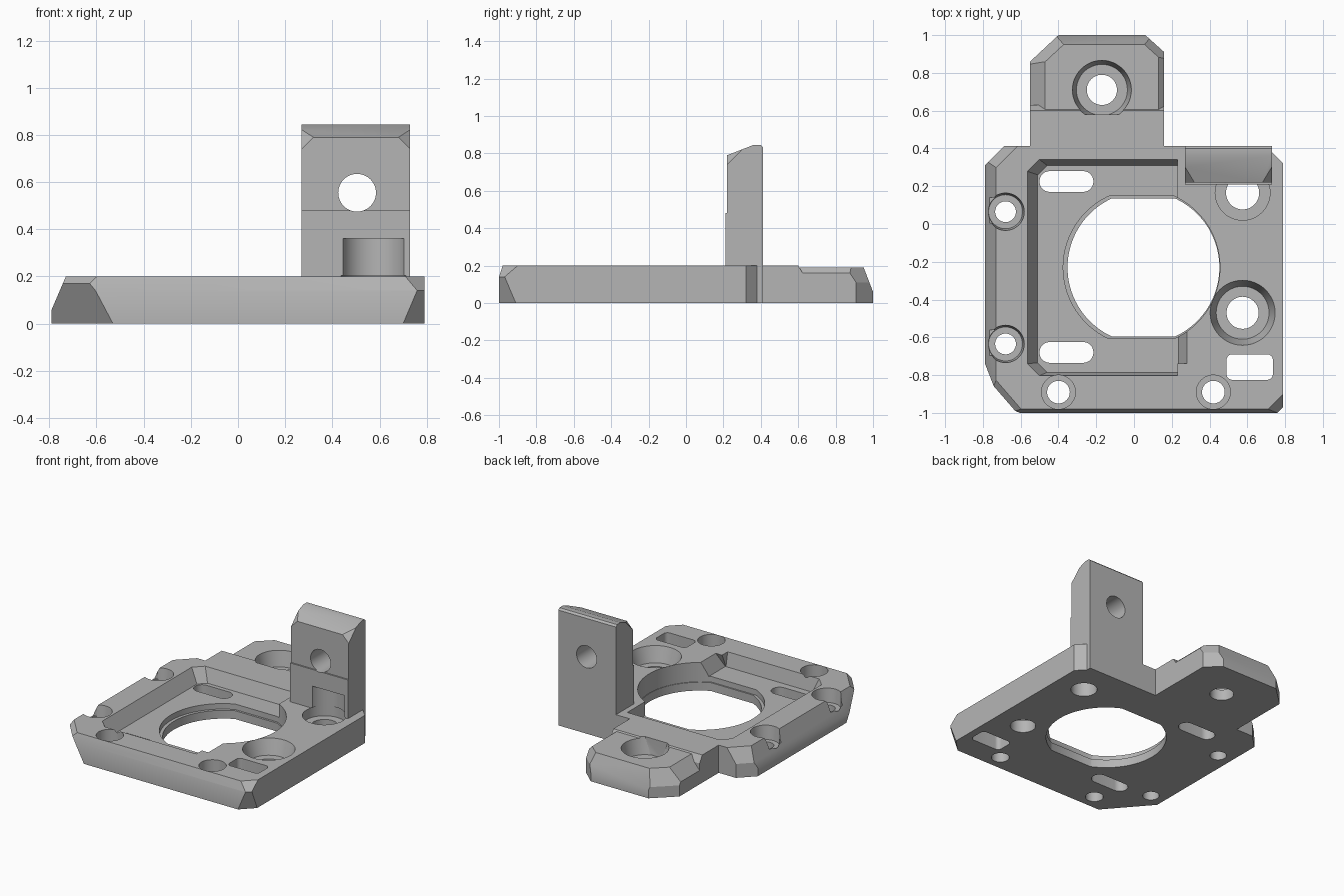
import bpy, bmesh, math
from mathutils import Vector

cube = bpy.data.objects.get("Cube")
if cube:
    bpy.data.objects.remove(cube, do_unlink=True)

grey = bpy.data.materials.new("matte grey")
grey.use_nodes = True
COLOUR = (0.46, 0.46, 0.46, 1)
grey.diffuse_color = COLOUR
grey.node_tree.nodes["Principled BSDF"].inputs["Base Color"].default_value = COLOUR


def prism(name, low, high, z0, z1, planes=(), along_y=False):
    """Solid between two outlines, trimmed by (point, outward normal) planes."""
    bm = bmesh.new()
    a = [bm.verts.new((x, y, z0)) for x, y in low]
    b = [bm.verts.new((x, y, z1)) for x, y in high]
    bm.faces.new(a[::-1])
    bm.faces.new(b)
    n = len(a)
    for i in range(n):
        j = (i + 1) % n
        bm.faces.new((a[i], a[j], b[j], b[i]))
    for point, normal in planes:
        geom = bm.verts[:] + bm.edges[:] + bm.faces[:]
        bmesh.ops.bisect_plane(bm, geom=geom, plane_co=point,
                               plane_no=Vector(normal).normalized(), clear_outer=True)
        bmesh.ops.holes_fill(bm, edges=[e for e in bm.edges if e.is_boundary])
    if along_y:
        # outline (x, z) with depth along y
        for v in bm.verts:
            v.co = (v.co.x, v.co.z, v.co.y)
    bmesh.ops.recalc_face_normals(bm, faces=bm.faces)
    mesh = bpy.data.meshes.new(name)
    bm.to_mesh(mesh)
    bm.free()
    mesh.materials.append(grey)
    obj = bpy.data.objects.new(name, mesh)
    bpy.context.collection.objects.link(obj)
    return obj


def rect(x0, x1, y0, y1):
    return [(x0, y0), (x1, y0), (x1, y1), (x0, y1)]


def box(name, x0, x1, y0, y1, z0, z1, planes=()):
    r = rect(x0, x1, y0, y1)
    return prism(name, r, r, z0, z1, planes)


def ring(x, y, r, n=48):
    return [(x + r * math.cos(math.tau * i / n), y + r * math.sin(math.tau * i / n))
            for i in range(n)]


def rounded(x0, x1, y0, y1, r, n=8):
    pts = []
    corners = [(x1 - r, y1 - r), (x0 + r, y1 - r), (x0 + r, y0 + r), (x1 - r, y0 + r)]
    for k, (cx, cy) in enumerate(corners):
        for i in range(n + 1):
            t = math.pi / 2 * (k + i / n * 0.99)
            pts.append((cx + r * math.cos(t), cy + r * math.sin(t)))
    return pts


def combine(target, tool, operation):
    mod = target.modifiers.new("cut", 'BOOLEAN')
    mod.operation = operation
    mod.solver = 'EXACT'
    mod.object = tool
    bpy.context.view_layer.objects.active = target
    bpy.ops.object.modifier_apply(modifier=mod.name)
    bpy.data.objects.remove(tool, do_unlink=True)


# Base plate with sloped and undercut corners
plate = box("mounting_plate", -0.79, 0.79, -1, 0.413, 0, 0.2, [
    ((-0.79, 0, 0.06), (-0.14, 0, 0.06)),
    ((0, -1, 0.14), (0, -0.06, 0.02)),
    ((-0.53, -1, 0), (-0.756, -0.655, -0.4)),
    ((-0.62, -1, 0.17), (-0.756, -0.655, 1)),
    ((0.7, -1, 0), (0.707, -0.707, -0.3)),
    ((0.76, -1, 0.14), (0.707, -0.707, 0.83)),
    ((-0.79, 0.31, 0), (-1, 1, 0)),
    ((-0.74, 0.36, 0.1), (-0.7, 0.7, 0.5)),
    ((0.79, 0.32, 0), (1, 1, 0)),
])

# Rear tab and its neck
neck = box("neck", -0.55, 0.16, 0.3, 0.63, 0, 0.2, [
    ((-0.55, 0.6, 0.2), (0, 1, 0.6))])
tab = box("tab", -0.55, 0.16, 0.59, 1, 0, 0.19, [
    ((-0.55, 0, 0.1), (-0.09, 0, 0.08)),
    ((0.16, 0, 0.16), (1, 0, 1)),
    ((0, 1, 0.06), (0, 0.13, 0.05)),
    ((-0.55, 0.86, 0), (-0.14, 0.15, 0)),
    ((-0.475, 0.93, 0.08), (-0.68, 0.73, 0.5)),
    ((0.11, 0.955, 0), (0.09, 0.1, 0)),
    ((0.11, 0.955, 0.11), (0.67, 0.74, 0.5)),
])

# Upright post with chamfered top
post = box("post", 0.27, 0.73, 0.22, 0.413, 0, 0.845, [
    ((0, 0.22, 0.79), (0, -0.055, 0.14)),
    ((0, 0.41, 0.835), (0, 1, 1)),
    ((0.27, 0.22, 0.74), (-1, -1, 1)),
    ((0.73, 0.22, 0.74), (1, -1, 1)),
])
post_foot = box("post_foot", 0.27, 0.73, 0.21, 0.4, 0, 0.48)
for part in (neck, tab, post, post_foot):
    combine(plate, part, 'UNION')

cutters = []


def hole(x, y, r):
    cutters.append(prism("hole", ring(x, y, r), ring(x, y, r), -0.1, 0.35))


def bore(x, y, r0, r1, z0, z1, planes=()):
    cutters.append(prism("bore", ring(x, y, r0), ring(x, y, r1), z0, z1, planes))


# Shallow rectangular recess with sloped walls
cutters.append(prism(
    "recess",
    [(-0.46, -0.785), (0.23, -0.785), (0.23, 0.31), (-0.46, 0.31), (-0.51, 0.26), (-0.51, -0.735)],
    [(-0.505, -0.805), (0.23, -0.805), (0.23, 0.345), (-0.505, 0.345), (-0.57, 0.28), (-0.57, -0.74)],
    0.1, 0.21))
r = rect(0.2, 0.285, -0.735, -0.55)
cutters.append(prism("recess_side", rect(0.2, 0.235, -0.785, -0.5),
                     rect(0.2, 0.285, -0.735, -0.5), 0.1, 0.21))

# Large central opening with flat front and back
flats = [((0, 0.15, 0), (0, 1, 0)), ((0, -0.605, 0), (0, -1, 0))]
cutters.append(prism("opening", ring(0.04, -0.23, 0.415, 96), ring(0.04, -0.23, 0.415, 96),
                     0.06, 0.3, flats))
inner_flats = [((0, 0.135, 0), (0, 1, 0)), ((0, -0.595, 0), (0, -1, 0))]
cutters.append(prism("opening_low", ring(0.05, -0.23, 0.402, 96), ring(0.05, -0.23, 0.402, 96),
                     -0.1, 0.1, inner_flats))

# Screw holes along the left and front edges
for y in (0.065, -0.635):
    hole(-0.68, y, 0.055)
    bore(-0.68, y, 0.09, 0.1, 0.1, 0.21)
    cutters.append(box("side_notch", -0.85, -0.7, y - 0.06, y + 0.075, 0.12, 0.25))
for x in (-0.4, 0.42):
    hole(x, -0.89, 0.06)
    bore(x, -0.89, 0.09, 0.09, 0.1, 0.21)

# Larger holes on the right and on the tab
hole(0.575, 0.165, 0.088)
bore(0.575, 0.165, 0.145, 0.145, 0.13, 0.205)
bore(0.575, 0.165, 0.137, 0.137, 0.15, 0.36)
hole(0.575, -0.47, 0.085)
bore(0.575, -0.47, 0.14, 0.175, 0.09, 0.21)
hole(-0.17, 0.71, 0.08)
bore(-0.17, 0.71, 0.135, 0.16, 0.08, 0.21, [((0, 0.58, 0), (0, -1, 0))])

# Slots
for y in (0.225, -0.68):
    s = rounded(-0.5, -0.215, y - 0.055, y + 0.055, 0.054)
    cutters.append(prism("slot", s, s, -0.1, 0.3))
s = rounded(0.49, 0.735, -0.825, -0.69, 0.03)
cutters.append(prism("window_slot", s, s, -0.1, 0.3))

# Horizontal counterbored hole through the post
cutters.append(prism("post_hole", ring(0.505, 0.555, 0.08), ring(0.505, 0.555, 0.08),
                     0.1, 0.5, along_y=True))
cutters.append(prism("post_bore", ring(0.505, 0.555, 0.158), ring(0.505, 0.555, 0.137),
                     0.2, 0.32, [((0, 0.425, 0), (0, -1, 0))], along_y=True))

for cutter in cutters:
    combine(plate, cutter, 'DIFFERENCE')

# Merge, centre and shade
bpy.ops.object.select_all(action='DESELECT')
plate.select_set(True)
bpy.context.view_layer.objects.active = plate
bpy.ops.object.shade_smooth_by_angle(angle=math.radians(25))
